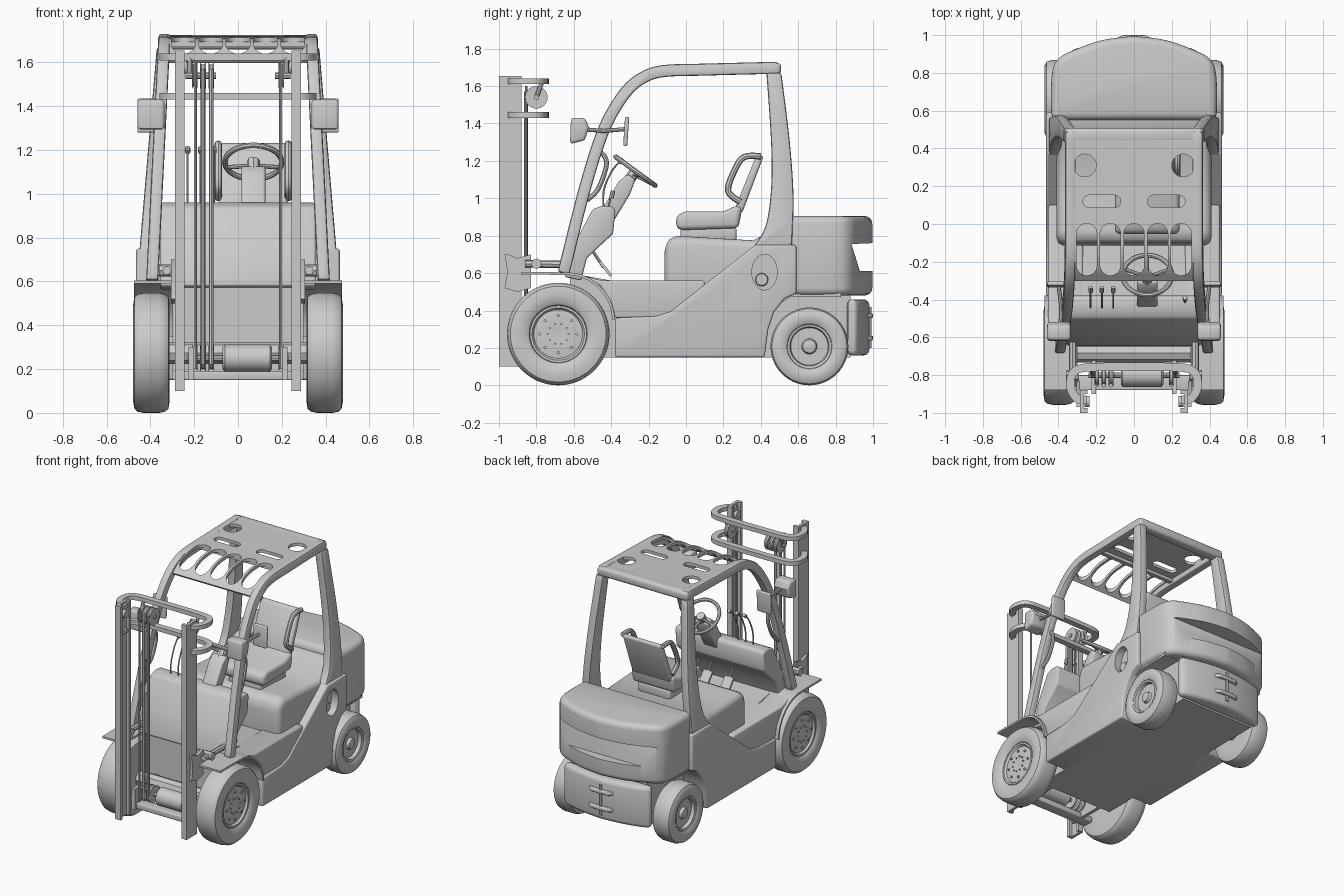
import bpy, bmesh, math
from mathutils import Vector

if "Cube" in bpy.data.objects:
    bpy.data.objects.remove(bpy.data.objects["Cube"])

cutters = []

def finish(name, bm, mirror=False, bevel=0, seg=3):
    bmesh.ops.recalc_face_normals(bm, faces=bm.faces)
    me = bpy.data.meshes.new(name)
    bm.to_mesh(me)
    bm.free()
    ob = bpy.data.objects.new(name, me)
    bpy.context.collection.objects.link(ob)
    if bevel:
        m = ob.modifiers.new("bevel", 'BEVEL')
        m.width, m.segments, m.use_clamp_overlap = bevel, seg, False
        m.limit_method, m.angle_limit = 'ANGLE', math.radians(40)
    if mirror:
        ob.modifiers.new("mirror", 'MIRROR').use_mirror_merge = False
    return ob

def prism(name, pts, a, b, axis='x', lean=0, **kw):
    """Extrude a 2D outline from a to b along an axis; lean slides x inward with height."""
    bm = bmesh.new()
    base = min(p[1] for p in pts)
    def put(p, t):
        if axis == 'x':
            return bm.verts.new((t - lean * (p[1] - base), p[0], p[1]))
        return bm.verts.new((p[0], p[1], t) if axis == 'z' else (p[0], t, p[1]))
    lo, hi = [put(p, a) for p in pts], [put(p, b) for p in pts]
    bm.faces.new(lo)
    bm.faces.new(hi)
    for i in range(len(pts)):
        j = (i + 1) % len(pts)
        bm.faces.new((lo[i], lo[j], hi[j], hi[i]))
    return finish(name, bm, **kw)

def lathe(name, prof, cy, cz, seg=56, **kw):
    """Revolve (x, radius) points round an x-parallel axis."""
    bm = bmesh.new()
    rings = [[bm.verts.new((x, cy + r * math.cos(k * math.tau / seg), cz + r * math.sin(k * math.tau / seg)))
              for k in range(seg)] for x, r in prof]
    for p, q in zip(rings, rings[1:]):
        for k in range(seg):
            n = (k + 1) % seg
            bm.faces.new((p[k], p[n], q[n], q[k]))
    bm.faces.new(rings[0])
    bm.faces.new(rings[-1])
    return finish(name, bm, **kw)

def tube(name, paths, r, cyclic=False, mirror=False):
    cu = bpy.data.curves.new(name, 'CURVE')
    cu.dimensions, cu.bevel_depth, cu.bevel_resolution, cu.use_fill_caps = '3D', r, 2, True
    for path in paths:
        s = cu.splines.new('POLY')
        s.points.add(len(path) - 1)
        s.use_cyclic_u = cyclic
        for q, p in zip(s.points, path):
            q.co = (*p, 1)
    ob = bpy.data.objects.new(name, cu)
    bpy.context.collection.objects.link(ob)
    bpy.ops.object.select_all(action='DESELECT')
    ob.select_set(True)
    bpy.context.view_layer.objects.active = ob
    bpy.ops.object.convert(target='MESH')
    ob = bpy.context.view_layer.objects.active
    if mirror:
        ob.modifiers.new("mirror", 'MIRROR').use_mirror_merge = False
    return ob

def smooth(pts, n=6):
    """Catmull-Rom curve through the points."""
    P = [Vector(p) for p in [pts[0], *pts, pts[-1]]]
    out = []
    for a, b, c, d in zip(P, P[1:], P[2:], P[3:]):
        for k in range(n):
            t = k / n
            out.append((b * 2 + (c - a) * t + (a * 2 - b * 5 + c * 4 - d) * t * t
                        + (b * 3 - a - c * 3 + d) * t ** 3) / 2)
    return out + [P[-1]]

def mirrored(half):
    return half + [Vector((-p.x, p.y)) for p in half[-2::-1]]

def band(path, h):
    """Outline of a strip of half-width h along a 2D path."""
    P = [Vector(p) for p in path]
    left, right = [], []
    for i, p in enumerate(P):
        d = (P[min(i + 1, len(P) - 1)] - P[max(i - 1, 0)]).normalized()
        nrm = Vector((-d.y, d.x)) * h
        left.append(p + nrm)
        right.append(p - nrm)
    return left + right[::-1]

def stadium(cx, cy, w, h, n=32):
    r, out = min(w, h) / 2, []
    for k in range(n):
        c, s = math.cos((k + .5) * math.tau / n), math.sin((k + .5) * math.tau / n)
        out.append((cx + math.copysign(w / 2 - r, c) + r * c, cy + math.copysign(h / 2 - r, s) + r * s)
                   if abs(w - h) > 1e-4 else (cx + r * c, cy + r * s))
    return out

def box(y0, y1, z0, z1):
    return [(y0, z0), (y1, z0), (y1, z1), (y0, z1)]

def cut(ob, cutter):
    m = ob.modifiers.new("cut", 'BOOLEAN')
    m.operation, m.object, m.solver = 'DIFFERENCE', cutter, 'EXACT'
    cutter.hide_render = True
    cutters.append(cutter)

def bolts(name, x, cy, cz, r, n, size):
    tube(name, [[(x - .02, cy + r * math.cos(a), cz + r * math.sin(a)), (x + .006, cy + r * math.cos(a), cz + r * math.sin(a))]
                for a in (k * math.tau / n for k in range(n))], size, mirror=True)

# Wheels: tyre, dished rim and bolts
lathe("front_tyre", [(.312, .15), (.312, .22), (.318, .256), (.333, .268), (.36, .274), (.43, .274), (.458, .269), (.473, .256),
                     (.479, .22), (.474, .17), (.462, .155), (.44, .15)], -.683, .274, mirror=True)
lathe("front_rim", [(.33, .15), (.462, .152), (.462, .14), (.448, .13), (.455, .07), (.45, .03)], -.683, .274, mirror=True)
bolts("front_outer_bolts", .455, -.683, .274, .1, 8, .008)
bolts("front_inner_bolts", .456, -.683, .274, .055, 10, .005)
lathe("rear_tyre", [(.325, .12), (.325, .17), (.333, .197), (.36, .208), (.435, .208), (.462, .2), (.474, .178), (.474, .14),
                    (.463, .12), (.435, .115)], .66, .208, mirror=True)
lathe("rear_rim", [(.34, .115), (.462, .118), (.458, .105), (.415, .095), (.425, .045), (.455, .035), (.46, .02)], .66, .208, mirror=True)
bolts("rear_bolts", .426, .66, .208, .07, 8, .008)
tube("axles", [[(-.4, -.683, .274), (.4, -.683, .274)], [(-.4, .66, .208), (.4, .66, .208)]], .05)

# Chassis: narrow core, full-width side skirts and raised side steps
prism("chassis_core", [(-.62, .15), (.88, .15), (.88, .52), (-.4, .56), (-.62, .6)], -.3, .3)
skirt = prism("side_panels", [(-.38, .15), (.42, .15), (.44, .3), (.47, .39), (.53, .465), (.59, .49), (.59, .75), (.37, .75),
                              (.0, .46), (-.08, .395), (-.16, .37), (-.38, .36)], -.465, .465, bevel=.012)
oval = [(.42 + .068 * math.cos(a), .605 + .095 * math.sin(a)) for a in (k * math.tau / 32 for k in range(32))]
cut(skirt, prism("filler_cutter", oval, .41, .5))
lathe("filler_cap", [(.39, .035), (.435, .035), (.44, .03)], .405, .565, seg=24)
prism("side_step", [(-.56, .59), (-.45, .56), (.1, .56), (.1, .36), (-.38, .36), (-.4, .44), (-.46, .53)], .27, .455, mirror=True, bevel=.012)
prism("front_fender", band(smooth([(-.88, .598), (-.72, .598), (-.58, .59), (-.48, .54), (-.41, .45), (-.385, .35)], 4), .007),
      .3, .475, mirror=True)

# Engine hood under the seat, with rounded front corners
prism("engine_hood", [(-.115, .5), (-.115, .75), (-.07, .80), (.1, .79), (.36, .775), (.5, .85), (.62, .87), (.62, .5)],
      -.41, .41, bevel=.045, seg=5)

# Counterweight with the rear recess and a lower block
half = smooth([(.437, .55), (.44, .7), (.43, .82), (.395, .88), (.32, .92), (.17, .973), (0, .996)], 4)
cw = prism("counterweight", mirrored(half), .48, .905, axis='z', bevel=.04, seg=4)
cut(cw, prism("recess_cutter", [(.885, .755), (1.1, .765), (1.1, .61), (.93, .61)], -.5, .5))
low = smooth([(.33, .86), (.345, .9), (.3, .93), (.15, .965), (0, .98)], 4)
prism("lower_counterweight", mirrored(low), .16, .46, axis='z', bevel=.03)
prism("rear_wheel_arch", band([(.5, .45), (.56, .485), (.83, .485)], .012), .28, .42, mirror=True)
# Tow hitch
for z in (.24, .36):
    prism("hitch_plate", stadium(0, .95, .2, .1), z, z + .025, axis='z', bevel=.006)
tube("hitch_pin", [[(0, .98, .2), (0, .98, .42)]], .012)

# Overhead guard: swept front pillars, rear pillars and beams
rail = smooth([(-.655, .6), (-.555, 1.0), (-.475, 1.27), (-.41, 1.43), (-.32, 1.57), (-.23, 1.645), (-.12, 1.68), (.1, 1.688), (.49, 1.698)])
prism("guard_front_pillar", band(rail, .032), .365, .42, lean=.05, mirror=True, bevel=.012, seg=2)
rear = smooth([(.565, .74), (.575, 1.0), (.555, 1.3), (.51, 1.67)], 5) + smooth([(.43, 1.67), (.455, 1.3), (.455, 1.05), (.425, .85), (.36, .74)], 5)
prism("guard_rear_pillar", rear, .39, .45, lean=.085, mirror=True, bevel=.012, seg=2)
prism("guard_rear_beam", box(.43, .508, 1.66, 1.725), -.365, .365, bevel=.02)
prism("guard_middle_beam", box(.005, .035, 1.67, 1.70), -.34, .34)

# Roof panel with lamp holes and finger slots
roof = prism("roof_panel", band(smooth([(-.295, 1.605), (-.22, 1.665), (-.12, 1.698), (.1, 1.706), (.45, 1.713)], 5), .011), -.335, .335)
for i in range(5):
    cut(roof, prism("slot_cutter", stadium(-.25 + .125 * i, -.135, .108, .275), 1.4, 1.9, axis='z'))
for sx in (-1, 1):
    cut(roof, prism("hole_cutter", stadium(sx * .26, .31, .12, .12), 1.4, 1.9, axis='z'))
    cut(roof, prism("long_hole_cutter", stadium(sx * .17, .12, .2, .065), 1.4, 1.9, axis='z'))

# Dashboard, steering column and wheel
prism("dashboard", [(-.65, .58), (-.60, .75), (-.50, .94), (-.45, .96), (-.39, .955), (-.378, .93), (-.39, .81), (-.53, .68), (-.56, .56)],
      -.355, .355, bevel=.012)
prism("steering_column", [(-.46, .92), (-.36, 1.09), (-.31, 1.13), (-.27, 1.10), (-.30, 1.02), (-.385, .88)], .015, .125, bevel=.012)
c, n, u = Vector((.07, -.27, 1.145)), Vector((0, .59, .81)), Vector((0, .81, -.59))
rim = [c + .13 * (Vector((1, 0, 0)) * math.cos(a) + u * math.sin(a)) for a in (k * math.tau / 40 for k in range(40))]
tube("steering_wheel_rim", [rim], .013, cyclic=True)
tube("steering_spokes", [[c - n * .02, rim[k]] for k in (2, 18, 10)], .01)
tube("steering_hub", [[c - n * .07, c + n * .008]], .03)

# Levers, pedals and grab handles
levers = [smooth([(x, -.44, .93), (x, -.44, 1.04), (x, -.40, 1.14), (x, -.36, 1.19)], 4) for x in (-.23, -.17, -.11)]
tube("lever_rods", levers + [[(.27, -.42, .93), (.27, -.4, 1.02)]], .005)
tube("lever_knobs", [[p[-1], p[-1] + Vector((0, .025, .02))] for p in levers] + [[(.27, -.4, 1.0), (.27, -.39, 1.04)]], .012)
for x in (-.03, .14, .24):
    prism("pedal", band([(-.46, .66), (-.40, .585)], .008), x - .035, x + .035)
tube("pedal_arms", [[(x, -.52, .75), (x, -.44, .63)] for x in (-.03, .14, .24)], .008)
tube("grab_handle", [smooth([(.375, -.53, .99), (.365, -.47, 1.05), (.36, -.425, 1.18), (.36, -.45, 1.24), (.36, -.48, 1.22)], 5)], .013, mirror=True)

# Seat
prism("seat_base", box(-.03, .27, .77, .845), -.06, .2, bevel=.015)
prism("seat_cushion", [(-.055, .85), (-.05, .91), (.0, .93), (.2, .93), (.28, .965), (.3, .94), (.28, .84), (-.03, .83)], -.1, .24, bevel=.025, seg=4)
prism("seat_back", [(.255, .93), (.37, 1.215), (.39, 1.235), (.415, 1.225), (.30, .92)], -.085, .225, bevel=.014)
for x in (-.09, .23):
    tube("seat_side_bolster", [smooth([(x, .29, .98), (x, .225, 1.04), (x, .26, 1.15), (x, .31, 1.22), (x, .4, 1.225)], 5)], .017)

# Headlamps and mirrors on the pillars
prism("headlamp", [(-.62, 1.29), (-.615, 1.43), (-.54, 1.43), (-.52, 1.38), (-.54, 1.31)], .335, .46, mirror=True, bevel=.016)
prism("mirror_plate", band([(-.325, 1.28), (-.315, 1.435)], .011), .35, .46, mirror=True, bevel=.008)
tube("lamp_mirror_arm", [[(.39, -.56, 1.37), (.385, -.44, 1.36), (.4, -.32, 1.37)]], .011, mirror=True)

# Mast: channel rails, curved ties, base and brackets
prism("mast_rail", [(.245, -1), (.287, -1), (.287, -.88), (.245, -.88), (.245, -.9), (.267, -.9), (.267, -.975), (.245, -.975)],
      .1, 1.655, axis='z', mirror=True)
arc = smooth([(.25, -.93), (.3, -.925), (.335, -.87), (.33, -.8), (.285, -.765), (.18, -.757), (0, -.755)], 4)
for z in (1.43, 1.61):
    prism("mast_tie", band(mirrored(arc), .022), z, z + .03, axis='z')
prism("mast_bottom_beam", box(-.88, -.8, .15, .19), -.3, .3, bevel=.006)
prism("mast_foot", box(-.9, -.62, .15, .3), .2, .225, mirror=True)
prism("mast_bracket", [(-.97, .52), (-.9, .5), (-.83, .52), (-.83, .7), (-.9, .68), (-.95, .7), (-.97, .7), (-.955, .61)],
      .287, .305, mirror=True)
tube("tilt_cylinder", [[(.325, -.86, .65), (.325, -.6, .645)]], .02, mirror=True)
tube("tilt_pivot", [[(.29, -.8, .65), (.36, -.8, .65)]], .028, mirror=True)
lathe("mast_roller", [(.235, .03), (.262, .03)], -.94, 1.58, seg=24, mirror=True)

# Lift rods, hoses, pulleys and lower drum
tube("lift_rods", [[(.195, -.855, .2), (.195, -.855, 1.6)]], .007, mirror=True)
tube("hoses", [[(x, -.855, .22), (x, -.855, 1.57)] for x in (-.16, -.122)], .011)
for z in (.25, 1.54):
    for x in (-.197, -.16, -.122, .197):
        lathe("pulley", [(x - .013, .06), (x - .006, .05), (x + .006, .05), (x + .013, .06)], -.8, z, seg=32)
tube("pulley_axles", [[(-.23, -.8, .25), (.23, -.8, .25)], [(-.24, -.8, 1.54), (-.1, -.8, 1.54)], [(.17, -.8, 1.54), (.24, -.8, 1.54)]], .015)
tube("pulley_hanger", [[(.22, -.8, 1.54), (.22, -.77, 1.62)]], .012, mirror=True)
lathe("lower_drum", [(-.07, .05), (-.06, .062), (.145, .062), (.155, .05)], -.8, .25, seg=40)

# Apply modifiers, drop cutters and shade
bpy.ops.object.select_all(action='DESELECT')
parts = [o for o in bpy.context.scene.objects if o not in cutters]
for o in parts:
    o.select_set(True)
bpy.context.view_layer.objects.active = parts[0]
bpy.ops.object.convert(target='MESH')
bpy.ops.object.shade_smooth_by_angle(angle=math.radians(35))
for o in cutters:
    bpy.data.objects.remove(o)
